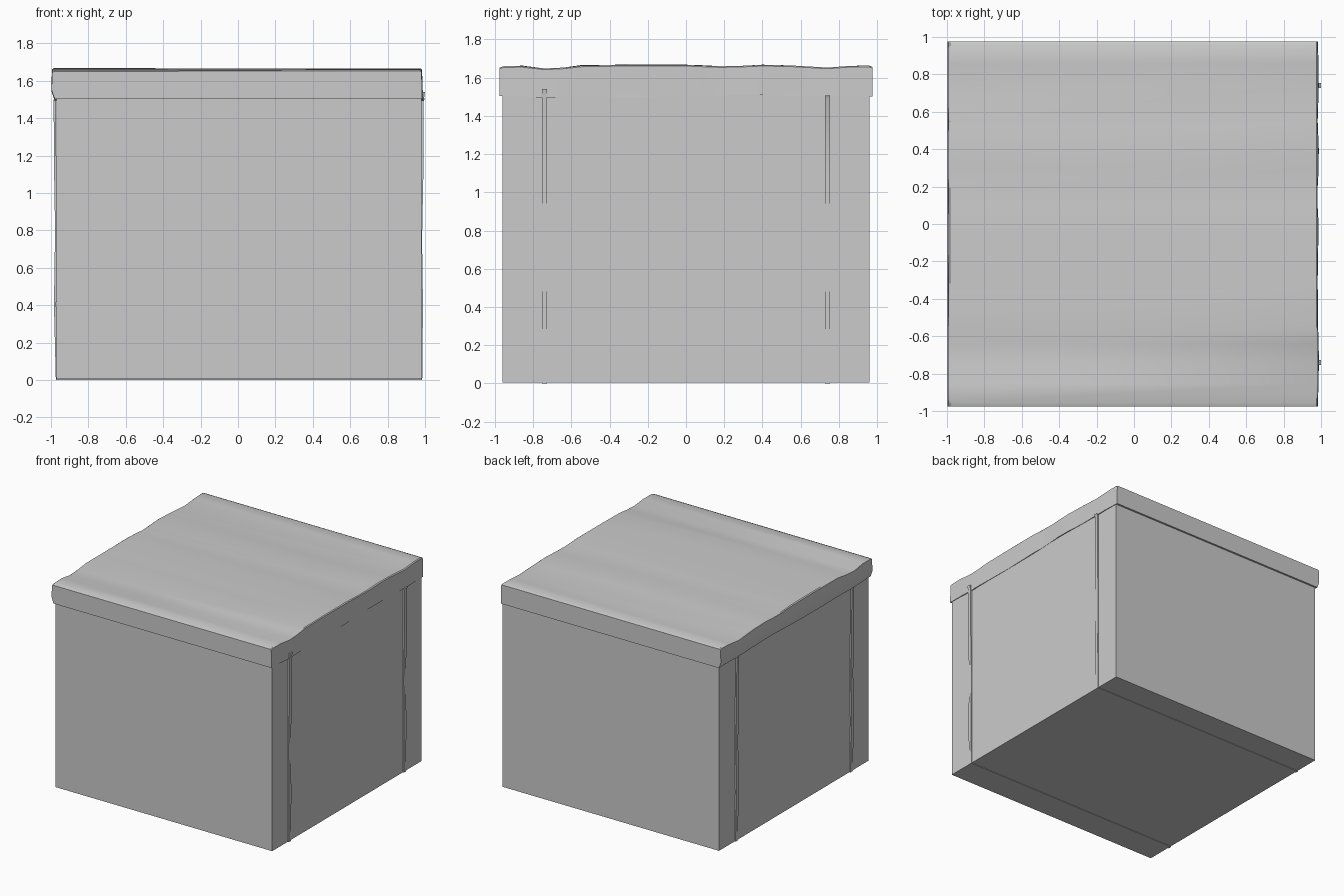
import bpy, bmesh

def make_object(name, bm):
    bmesh.ops.recalc_face_normals(bm, faces=bm.faces[:])
    me = bpy.data.meshes.new(name)
    bm.to_mesh(me)
    bm.free()
    ob = bpy.data.objects.new(name, me)
    bpy.context.collection.objects.link(ob)
    bpy.ops.object.select_all(action='DESELECT')
    ob.select_set(True)
    bpy.context.view_layer.objects.active = ob
    bpy.ops.object.shade_smooth_by_angle(angle=0.6)
    return ob

def loft(name, rings):
    """Skin a series of matching closed rings and cap both ends."""
    bm = bmesh.new()
    rows = [[bm.verts.new(p) for p in ring] for ring in rings]
    n = len(rows[0])
    for a, b in zip(rows, rows[1:]):
        for i in range(n):
            j = (i + 1) % n
            bm.faces.new((a[i], a[j], b[j], b[i]))
    bm.faces.new(rows[0])
    bm.faces.new(rows[-1][::-1])
    return make_object(name, bm)

# Box body
def rect(z):
    return [(-.97, -.96, z), (.98, -.96, z), (.98, .96, z), (-.97, .96, z)]
loft("box_body", [rect(0.004), rect(1.51)])

# Loose lid with a rippled top and skirt: y, left top z, right top z, hem z, bulge
stations = [
    (-.975, 1.650, 1.652, 1.502, 0),
    (-.955, 1.658, 1.659, 1.502, 0),
    (-.855, 1.662, 1.660, 1.500, .002),
    (-.74, 1.645, 1.647, 1.494, .005),
    (-.64, 1.652, 1.652, 1.497, .003),
    (-.54, 1.666, 1.663, 1.498, 0),
    (-.30, 1.667, 1.666, 1.496, -.002),
    (.00, 1.667, 1.666, 1.499, .003),
    (.09, 1.664, 1.662, 1.502, -.002),
    (.18, 1.657, 1.659, 1.506, -.003),
    (.29, 1.661, 1.661, 1.509, .003),
    (.40, 1.667, 1.666, 1.508, .004),
    (.55, 1.661, 1.663, 1.504, -.002),
    (.74, 1.647, 1.652, 1.500, .004),
    (.86, 1.660, 1.661, 1.502, .002),
    (.955, 1.664, 1.662, 1.500, 0),
    (.975, 1.655, 1.655, 1.500, 0),
]
loft("lid", [[(-.98, y, h), (-.997, y, h + .05), (-.993 - b / 2, y, zl - .006),
              (-.985, y, zl), (.975, y, zr), (.982 + b / 2, y, zr - .006),
              (.983 + b, y, h + .05), (.984 + b, y, h)]
             for y, zl, zr, h, b in stations])

# Narrow straps running down both sides and under the base
for name, y, top in (("front_strap", -.74, 1.54), ("back_strap", .74, 1.505)):
    outer = [(-.986, 1.50), (-.983, 1.1), (-.978, .8), (-.984, .4), (-.974, 0),
             (.985, 0), (.989, .4), (.984, .75), (.991, 1.1), (.992, 1.49), (1.0, top)]
    inner = [(x + .012 if x < 0 else x - .012, max(z, .012)) for x, z in outer]
    loft(name, [[(xo, y - .014, zo), (xo, y + .014, zo),
                 (xi, y + .014, zi), (xi, y - .014, zi)]
                for (xo, zo), (xi, zi) in zip(outer, inner)])
